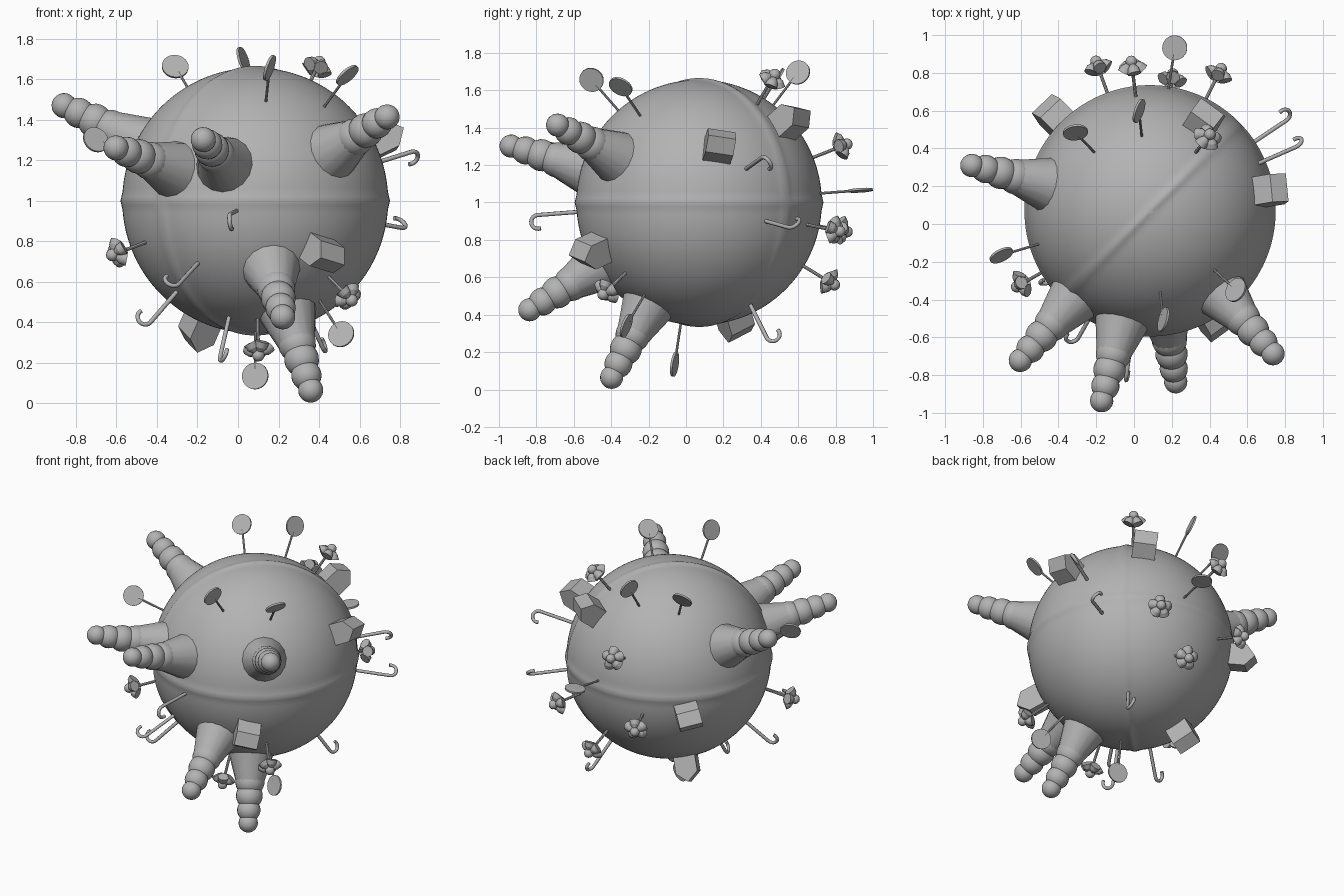
import bpy, bmesh, math
from mathutils import Vector, Matrix

if "Cube" in bpy.data.objects:
    bpy.data.objects.remove(bpy.data.objects["Cube"])

CENTRE = Vector((0.085, 0.07, 1.0))
R = 0.656

grey = bpy.data.materials.new("plain grey")
grey.diffuse_color = (0.45, 0.45, 0.45, 1)
grey.use_nodes = True
grey.node_tree.nodes["Principled BSDF"].inputs["Base Color"].default_value = grey.diffuse_color


def frame(d, side=(0, 0, 1)):
    """Matrix at the ball centre: local z points along d, local x towards side."""
    z = Vector(d).normalized()
    x = Vector(side)
    x = (x - z * x.dot(z)).normalized()
    y = z.cross(x)
    m = Matrix((x, y, z)).transposed().to_4x4()
    m.translation = CENTRE
    return m


def at(x, y, z):
    return Matrix.Translation((x, y, z))


def finish(bm, name, m, smooth=True):
    bm.transform(m)
    bmesh.ops.recalc_face_normals(bm, faces=bm.faces)
    for f in bm.faces:
        f.smooth = smooth
    me = bpy.data.meshes.new(name)
    bm.to_mesh(me)
    bm.free()
    if smooth:
        me.set_sharp_from_angle(angle=math.radians(40))
    me.materials.append(grey)
    ob = bpy.data.objects.new(name, me)
    bpy.context.collection.objects.link(ob)
    return ob


def ball(bm, r, m, seg=20):
    bmesh.ops.create_uvsphere(bm, u_segments=seg, v_segments=seg * 2 // 3, radius=r, matrix=m)


def cone(bm, r1, r2, z0, z1, seg=16, m=Matrix()):
    bmesh.ops.create_cone(bm, cap_ends=True, segments=seg, radius1=r1, radius2=r2,
                          depth=z1 - z0, matrix=m @ at(0, 0, (z0 + z1) / 2))


# Round body with one raised band round the middle and one over the poles
bm = bmesh.new()
bmesh.ops.create_uvsphere(bm, u_segments=128, v_segments=96, radius=R)
for v in bm.verts:
    across = (v.co.x - v.co.y) / math.sqrt(2)
    lift = max(math.exp(-(v.co.z / 0.025) ** 2), math.exp(-(across / 0.025) ** 2))
    v.co *= 1 + 0.014 * lift
finish(bm, "round_body", Matrix.Translation(CENTRE))


# Towers: a tapered base carrying a row of shrinking balls
def tower(d):
    bm = bmesh.new()
    cone(bm, 0.165, 0.085, 0.56, 0.84)
    for h, r in ((0.815, 0.094), (0.905, 0.086), (0.997, 0.075), (1.08, 0.062)):
        ball(bm, r, at(0, 0, h))
    finish(bm, "ball_tower", frame(d))


for d in ((-0.945, 0.24, 0.47), (-0.685, -0.79, 0.26), (-0.255, -1.0, 0.30),
          (0.645, -0.75, 0.41), (0.135, -0.90, -0.57), (0.275, -0.47, -0.94)):
    tower(d)


# Lollipops: thin stick and a flat disc facing the given normal
def lollipop(d, normal):
    bm = bmesh.new()
    cone(bm, 0.007, 0.007, 0.60, 0.84, 8)
    turn = Matrix.Rotation(math.pi / 2, 4, 'Y')
    cone(bm, 0.066, 0.066, -0.006, 0.006, 28, at(0, 0, 0.875) @ turn)
    finish(bm, "lollipop", frame(d, normal))


for d, n in (((-0.40, 0.42, 0.67), (0.09, -0.80, 0.55)),
             ((-0.06, 0.54, 0.71), (0.90, -0.30, 0.31)),
             ((0.07, -0.57, 0.65), (0.93, -0.25, -0.32)),
             ((0.455, -0.42, 0.62), (-0.61, 0.37, 0.70)),
             ((-0.785, -0.235, 0.30), (0.42, -0.85, 0.45)),
             ((0.13, 0.86, 0.065), (-0.10, -0.06, 1.0)),
             ((0.425, -0.39, -0.66), (-0.30, -0.85, 0.31)),
             ((0.0, -0.13, -0.86), (-0.25, -0.97, 0.15))):
    lollipop(d, n)


# Canes: a tube with a hooked end bending towards the given side
def cane(d, side):
    r, top = 0.037, 0.875
    pts = [(0, 0, 0.60), (0, 0, 0.75)]
    for i in range(11):
        a = math.radians(200) * i / 10
        pts.append((r - r * math.cos(a), 0, top + r * math.sin(a)))
    cu = bpy.data.curves.new("hooked_cane", 'CURVE')
    cu.dimensions = '3D'
    cu.bevel_depth = 0.011
    cu.bevel_resolution = 2
    cu.use_fill_caps = True
    sp = cu.splines.new('POLY')
    sp.points.add(len(pts) - 1)
    for p, co in zip(sp.points, pts):
        p.co = (*co, 1)
    sp.use_smooth = True
    cu.materials.append(grey)
    ob = bpy.data.objects.new("hooked_cane", cu)
    ob.matrix_world = frame(d, side)
    bpy.context.collection.objects.link(ob)


for d, s in (((0.80, 0.35, 0.25), (0.0, 0.60, -0.80)),
             ((0.755, 0.50, -0.14), (-0.40, 0.60, 0.60)),
             ((-0.13, -0.90, -0.07), (0.10, 0.0, -1.0)),
             ((-0.395, -0.70, -0.43), (-0.80, 0.20, 0.50)),
             ((-0.53, -0.38, -0.615), (-0.75, 0.0, 0.65)),
             ((-0.18, -0.40, -0.80), (0.40, -0.80, 0.30)),
             ((0.34, 0.37, -0.74), (0.0, 0.88, 0.45))):
    cane(d, s)


# Houses: a gabled block, ridge running along local y
def house(d, side):
    w, dep = 0.07, 0.075
    outline = ((-w, 0.60), (w, 0.60), (w, 0.755), (0, 0.815), (-w, 0.755))
    bm = bmesh.new()
    f = bm.faces.new([bm.verts.new((x, -dep, z)) for x, z in outline])
    ext = bmesh.ops.extrude_face_region(bm, geom=[f])
    for v in ext["geom"]:
        if isinstance(v, bmesh.types.BMVert):
            v.co.y = dep
    finish(bm, "small_house", frame(d, side), smooth=False)


for d, s in (((0.345, -0.59, -0.27), (0.35, -0.1, 0.9)),
             ((0.645, 0.11, 0.31), (0.0, 0.15, 1.0)),
             ((0.305, 0.51, 0.46), (0.0, 0.2, 1.0)),
             ((-0.525, 0.52, -0.11), (0.2, 0.1, 1.0)),
             ((-0.29, 0.20, -0.66), (-0.7, -0.5, 0.3))):
    house(d, s)


# Flowers: stalk, middle ball and five drooping petals with flat undersides
def flower(d):
    bm = bmesh.new()
    cone(bm, 0.009, 0.009, 0.60, 0.83, 8)
    ball(bm, 0.031, at(0, 0, 0.855), 14)
    for i in range(5):
        m = (Matrix.Rotation(math.tau * i / 5, 4, 'Z') @ at(0.012, 0, 0.855)
             @ Matrix.Rotation(math.radians(-38), 4, 'Y'))
        cone(bm, 0.036, 0.030, -0.065, -0.035, 12, m)
        cone(bm, 0.030, 0.012, -0.035, -0.012, 12, m)
    finish(bm, "flower", frame(d, (0.1, 0.2, 1)))


for d in ((-0.685, -0.39, -0.26), (0.305, 0.39, 0.66), (0.445, -0.48, -0.46),
          (0.015, -0.37, -0.73), (-0.095, 0.76, 0.30), (-0.275, 0.76, -0.15),
          (0.115, 0.69, -0.42), (0.365, 0.73, -0.15)):
    flower(d)
